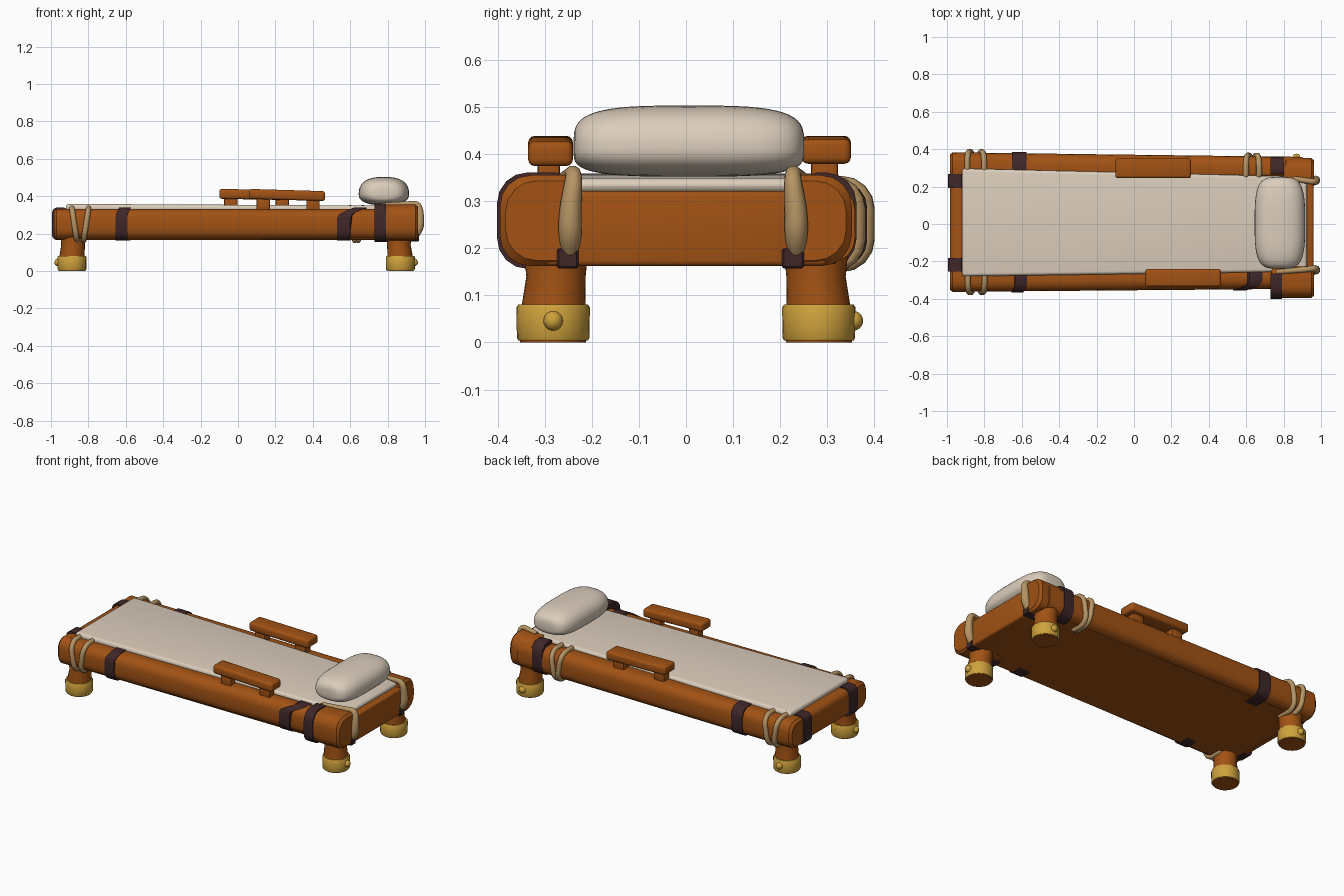
import bpy, bmesh, math
from mathutils import Vector, Matrix

if "Cube" in bpy.data.objects:
    bpy.data.objects.remove(bpy.data.objects["Cube"])


def material(name, rgb):
    m = bpy.data.materials.new(name)
    m.diffuse_color = (*rgb, 1)
    m.use_nodes = True
    m.node_tree.nodes["Principled BSDF"].inputs["Base Color"].default_value = m.diffuse_color
    return m


WOOD = material("brown wood", (0.36, 0.085, 0.007))
CLOTH = material("cream cloth", (0.71, 0.61, 0.50))
GOLD = material("gold metal", (0.62, 0.36, 0.045))
ROPE = material("tan rope", (0.47, 0.30, 0.13))
DARK = material("dark wrap", (0.05, 0.02, 0.022))


def finish(bm, name, mat, angle=35):
    bmesh.ops.recalc_face_normals(bm, faces=bm.faces)
    me = bpy.data.meshes.new(name)
    bm.to_mesh(me)
    bm.free()
    ob = bpy.data.objects.new(name, me)
    bpy.context.collection.objects.link(ob)
    me.materials.append(mat)
    bpy.ops.object.select_all(action='DESELECT')
    ob.select_set(True)
    bpy.context.view_layer.objects.active = ob
    bpy.ops.object.shade_smooth_by_angle(angle=math.radians(angle))
    return ob


def loft(name, sections, mat):
    """Skin a row of equal-length closed sections and cap both ends."""
    bm = bmesh.new()
    rings = [[bm.verts.new(p) for p in s] for s in sections]
    n = len(rings[0])
    for a, b in zip(rings, rings[1:]):
        for i in range(n):
            bm.faces.new((a[i], a[(i + 1) % n], b[(i + 1) % n], b[i]))
    bm.faces.new(rings[0])
    bm.faces.new(rings[-1])
    return finish(bm, name, mat)


def profile(inner, outer, z0, z1, r=0.055, ri=0.015, grow=0.0):
    """Beam section: big rounding outside, small rounding inside."""
    inner, outer, z0, z1 = inner - grow, outer + grow, z0 - grow, z1 + grow
    pts = []
    for k, (o, z, rad) in enumerate([(outer, z1, r), (inner, z1, ri),
                                     (inner, z0, ri), (outer, z0, r)]):
        co = o - rad if o == outer else o + rad
        cz = z - rad if z == z1 else z + rad
        for j in range(5):
            a = math.pi / 2 * (k + j / 4)
            pts.append((co + rad * math.cos(a), cz + rad * math.sin(a)))
    return pts


def place(pts, axis, side, t):
    if axis == 'x':
        return [Vector((t, side * o, z)) for o, z in pts]
    return [Vector((side * o, t, z)) for o, z in pts]


def box(name, lo, hi, mat, bevel, segs=3, shape=None):
    bm = bmesh.new()
    bmesh.ops.create_cube(bm, size=1)
    lo, hi = Vector(lo), Vector(hi)
    for v in bm.verts:
        v.co = Vector([lo[i] + (v.co[i] + 0.5) * (hi[i] - lo[i]) for i in range(3)])
        if shape:
            v.co = shape(v.co)
    bmesh.ops.bevel(bm, geom=bm.edges[:], offset=bevel, segments=segs,
                    profile=0.5, affect='EDGES')
    return finish(bm, name, mat)


def rope(name, pts, radius, cyclic=True, radii=None):
    cu = bpy.data.curves.new(name, 'CURVE')
    cu.dimensions = '3D'
    cu.bevel_depth = radius
    cu.bevel_resolution = 3
    cu.use_fill_caps = True
    if cyclic:
        sp = cu.splines.new('POLY')
    else:
        sp = cu.splines.new('NURBS')
    sp.points.add(len(pts) - 1)
    for i, p in enumerate(pts):
        sp.points[i].co = (*p, 1)
        sp.points[i].radius = radii[i] if radii else 1
    sp.use_cyclic_u = cyclic
    if not cyclic:
        sp.use_endpoint_u = True
        sp.order_u = 3
    sp.use_smooth = True
    cu.materials.append(mat_rope := ROPE)
    ob = bpy.data.objects.new(name, cu)
    bpy.context.collection.objects.link(ob)
    return ob


# Long side rails, slightly tapered towards the head end
def rail_profile(side, x, grow=0.0):
    t = (x + 0.99) / 1.95
    outer = 0.383 - 0.025 * t if side > 0 else 0.363 - 0.017 * t
    return profile(0.255, outer, 0.168, 0.333 if side < 0 else 0.335, grow=grow)


for side, label, end in ((-1, "front", 0.80), (1, "back", 0.90)):
    stations = [(-0.985, -0.012), (-0.97, 0), (0, 0), (end, 0)]
    loft(label + "_rail", [place(rail_profile(side, x, g), 'x', side, x)
                           for x, g in stations], WOOD)

# Corner blocks at the head end
for side, label, x0, outer in ((-1, "front", 0.735, 0.395), (1, "back", 0.80, 0.352)):
    secs = [(x0, -0.008), (x0 + 0.012, 0), (0.948, 0), (0.963, -0.012)]
    loft(label + "_head_corner",
         [place(profile(0.225, outer, 0.162, 0.355, 0.065, grow=g), 'x', side, x)
          for x, g in secs], WOOD)

# End beams and the closed base
box("head_beam", (0.86, -0.30, 0.162), (0.96, 0.30, 0.322), WOOD, 0.012)
loft("foot_beam", [place(profile(0.88, 0.985, 0.172, 0.333, 0.035), 'y', -1, y)
                   for y in (-0.31, 0.33)], WOOD)
box("base_panel", (-0.94, -0.32, 0.167), (0.93, 0.32, 0.318), WOOD, 0.004, 1)


# Mattress, wider and thicker at the foot end
def taper(p):
    t = (p.x + 0.92) / 1.84
    y = (0.297 - 0.045 * t) if p.y > 0 else (-0.280 + 0.025 * t)
    z = p.z - 0.010 * t if p.z > 0.33 else p.z
    return Vector((p.x, y, z))


box("mattress", (-0.92, -0.27, 0.318), (0.925, 0.29, 0.359), CLOTH, 0.017, 4, taper)

# Pillow: soft squared ellipsoid running across the bed
def power(v, e):
    return math.copysign(abs(v) ** e, v)


bm = bmesh.new()
bmesh.ops.create_uvsphere(bm, u_segments=36, v_segments=28, radius=1)
for v in bm.verts:
    lat = math.acos(max(-1, min(1, v.co.z)))
    lon = math.atan2(v.co.y, v.co.x)
    ring = max(math.sin(lat), 0) ** 0.5
    z = ring * power(math.sin(lon), 0.85)
    v.co = Vector((0.78 + 0.135 * ring * power(math.cos(lon), 0.75),
                   0.006 + 0.245 * power(math.cos(lat), 0.6),
                   0.412 + z * (0.091 if z > 0 else 0.06)))
finish(bm, "pillow", CLOTH, 60)

# Arm rests on two posts each
for label, x0, y0, y1, posts in (("front", 0.06, -0.335, -0.240, (0.10, 0.365)),
                                 ("back", -0.10, 0.245, 0.350, (-0.075, 0.20))):
    drop = 0.012 if label == "front" else 0.007
    box(label + "_arm_rest", (x0, y0, 0.386), (x0 + 0.405, y1, 0.439), WOOD, 0.014, 3,
        lambda p: Vector((p.x, p.y, p.z - drop * (p.x - x0) / 0.405)))
    for i, px in enumerate(posts):
        box(f"{label}_arm_post_{i + 1}", (px, y0 + 0.02, 0.315),
            (px + 0.072, y1 - 0.027, 0.40), WOOD, 0.008, 2)


# Legs with metal cuffs and a round stud
def circle(x, y, z, r, n=24):
    return [Vector((x + r * math.cos(2 * math.pi * i / n),
                    y + r * math.sin(2 * math.pi * i / n), z)) for i in range(n)]


for sx, lx in ((-1, -0.888), (1, 0.868)):
    for sy in (-1, 1):
        tag = f"{'foot' if sx < 0 else 'head'}_{'front' if sy < 0 else 'back'}"
        y = sy * 0.282
        top = (lx + (0.006 if sx < 0 else -0.008), y - 0.006 * sy)
        loft(tag + "_leg", [circle(lx, y, 0.0, 0.070), circle(lx, y, 0.07, 0.068),
                            circle(*top, 0.14, 0.063), circle(*top, 0.19, 0.068)], WOOD)
        loft(tag + "_cuff", [circle(lx, y, 0.004, 0.074), circle(lx, y, 0.010, 0.077),
                             circle(lx, y, 0.074, 0.078), circle(lx, y, 0.081, 0.074)], GOLD)
        d = Vector((0, 1, 0)) if sy > 0 else Vector((sx, 0, 0))
        bm = bmesh.new()
        bmesh.ops.create_uvsphere(bm, u_segments=16, v_segments=10, radius=0.021,
                                  matrix=Matrix.Translation(Vector((lx, y, 0.046)) + d * 0.073))
        finish(bm, tag + "_stud", GOLD, 60)

# Dark wraps around the side rails
for side, x0, x1, skew in ((-1, -0.655, -0.592, 0.02), (1, -0.652, -0.575, 0.0),
                           (-1, 0.53, 0.60, 0.09)):
    secs = [place(rail_profile(side, x, 0.006), 'x', side, x) for x in (x0, x1)]
    for s in secs:
        for p in s:
            p.x += skew * max(0, (p.z - 0.30) / 0.04)
    loft("side_wrap", secs, DARK)

# Dark wraps at the head corners
for side, x0, x1, outer in ((-1, 0.73, 0.79, 0.395), (1, 0.73, 0.80, 0.356)):
    loft("corner_wrap", [place(profile(0.27, outer, 0.162, 0.355, 0.065, grow=0.006),
                               'x', side, x) for x in (x0, x1)], DARK)

# Dark wraps on the end beams
for y0, y1 in ((-0.255, -0.182), (0.192, 0.266)):
    loft("foot_wrap", [place(profile(0.925, 0.988, 0.172, 0.333, 0.03, grow=0.007),
                             'y', -1, y) for y in (y0, y1)], DARK)
for y in (-0.248, 0.230):
    box("head_wrap", (0.85, y - 0.026, 0.157), (0.967, y + 0.020, 0.20), DARK, 0.004, 1)

# Rope rings around the rails
for side, xs in ((-1, (-0.875, -0.812)), (1, (-0.878, -0.815, 0.612, 0.655))):
    for i, x in enumerate(xs):
        pts = place(rail_profile(side, x, 0.004), 'x', side, x)
        for p in pts:
            p.x += 0.012 * (i % 2 * 2 - 1) * (p.z - 0.25) / 0.08
        rope("rail_rope", pts, 0.015)

# Rope lashings over the head beam, fattest at the middle
for y, x0 in ((-0.246, 0.76), (0.234, 0.85)):
    lean = math.copysign(0.010, y)
    rope("head_rope", [(x0, y + lean, 0.352), (0.90, y, 0.358), (0.968, y - lean, 0.362),
                       (0.974, y, 0.28), (0.968, y, 0.22), (0.945, y, 0.185)],
         0.024, False, (0.55, 0.6, 0.7, 1.0, 1.05, 0.7))
